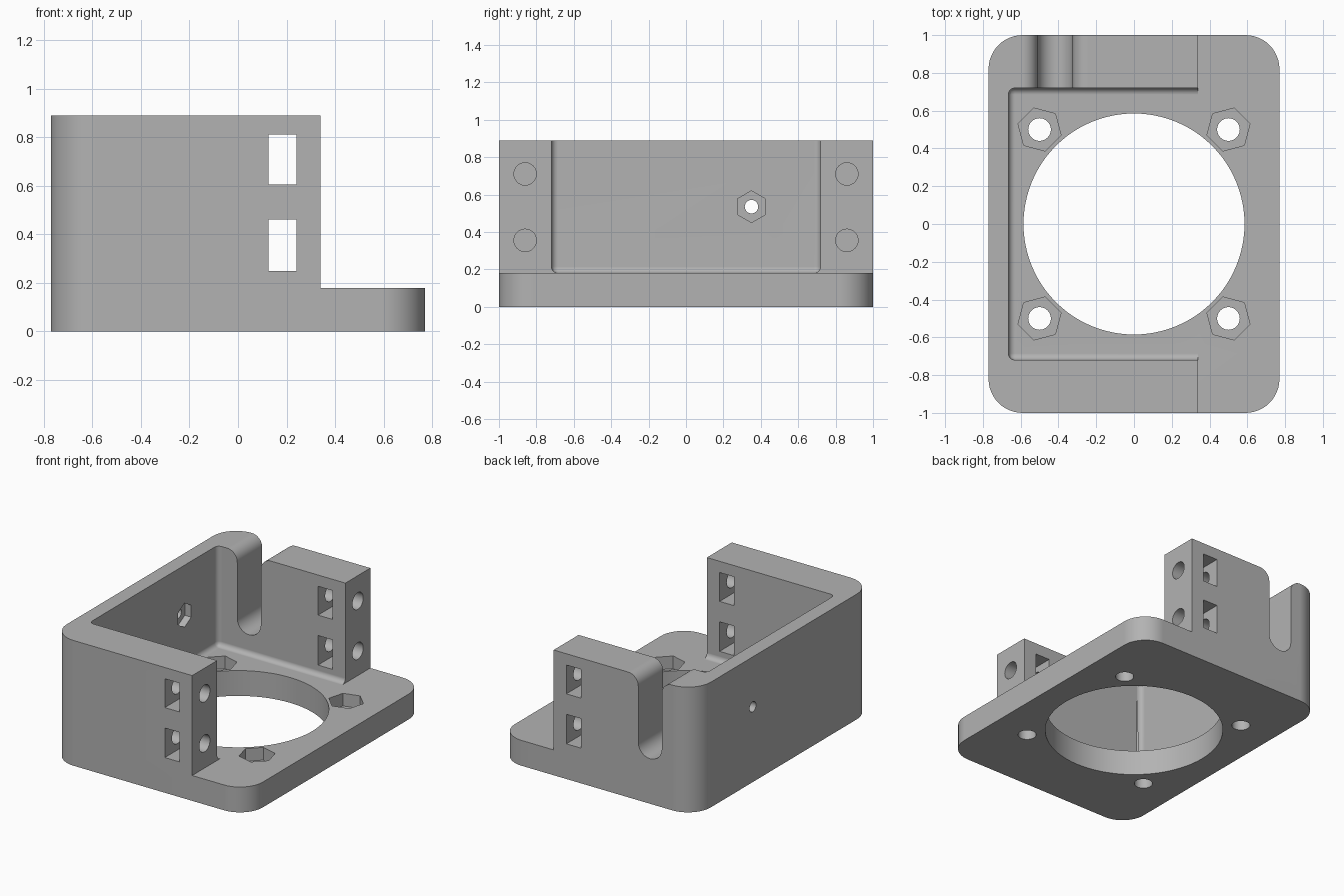
import bpy, bmesh
from math import cos, sin, pi, radians

cube = bpy.data.objects.get("Cube")
if cube:
    bpy.data.objects.remove(cube, do_unlink=True)

TOP, FLOOR, WALL_END = 0.89, 0.18, 0.34


def arc(cx, cy, r, start, end, steps):
    """Points on an arc, angles in degrees, both ends included."""
    angles = [radians(start + (end - start) * i / steps) for i in range(steps + 1)]
    return [(cx + r * cos(a), cy + r * sin(a)) for a in angles]


def circle(cx, cy, r, sides, turn=0):
    return arc(cx, cy, r, turn, turn + 360, sides)[:-1]


def rect(x0, x1, y0, y1):
    return [(x0, y0), (x1, y0), (x1, y1), (x0, y1)]


def make_object(name, bm):
    bmesh.ops.recalc_face_normals(bm, faces=bm.faces[:])
    mesh = bpy.data.meshes.new(name)
    bm.to_mesh(mesh)
    bm.free()
    obj = bpy.data.objects.new(name, mesh)
    bpy.context.collection.objects.link(obj)
    return obj


def prism_mesh(outline, axis, lo, hi):
    """Extrude a 2D outline along the named axis."""
    place = {"x": lambda u, v, w: (w, u, v),
             "y": lambda u, v, w: (u, w, v),
             "z": lambda u, v, w: (u, v, w)}[axis]
    bm = bmesh.new()
    ends = [[bm.verts.new(place(u, v, w)) for u, v in outline] for w in (lo, hi)]
    for ring in ends:
        bm.faces.new(ring)
    n = len(outline)
    for i in range(n):
        j = (i + 1) % n
        bm.faces.new((ends[0][i], ends[0][j], ends[1][j], ends[1][i]))
    return bm


def cut(bm):
    """Subtract a cutter from the bracket, then discard the cutter."""
    cutter = make_object("cutter", bm)
    cutter.hide_render = True
    mod = bracket.modifiers.new("cut", "BOOLEAN")
    mod.operation = "DIFFERENCE"
    mod.solver = "EXACT"
    mod.object = cutter
    bpy.ops.object.modifier_apply(modifier=mod.name)
    bpy.data.objects.remove(cutter, do_unlink=True)


# Full-height block with rounded vertical corners
r = 0.18
cx, cy = 0.77 - r, 1 - r
outline = []
for i, (sx, sy) in enumerate([(1, 1), (-1, 1), (-1, -1), (1, -1)]):
    outline += arc(sx * cx, sy * cy, r, 90 * i, 90 * i + 90, 12)
bracket = make_object("motor_bracket", prism_mesh(outline, "z", 0, TOP))
bpy.context.view_layer.objects.active = bracket
bracket.select_set(True)

# Open step on the left side
cut(prism_mesh(rect(WALL_END, 1, -1.2, 1.2), "z", FLOOR, 1.2))

# Inner pocket with softened floor and corner edges
pocket = prism_mesh(rect(-0.665, 0.95, -0.72, 0.72), "z", FLOOR, 1.2)
soft = []
for e in pocket.edges:
    mid = (e.verts[0].co + e.verts[1].co) / 2
    if mid.x < 0.9 and (mid.z < FLOOR + 0.01 or (mid.x < -0.6 and mid.z < 1)):
        soft.append(e)
bmesh.ops.bevel(pocket, geom=soft, offset=0.035, segments=5, profile=0.5,
                affect="EDGES")
cut(pocket)

# Large round opening in the base
cut(prism_mesh(circle(0, 0, 0.585, 96), "z", -0.1, 0.5))

# Base mounting holes with hexagonal nut recesses
for sx in (-1, 1):
    for sy in (-1, 1):
        x, y = sx * 0.5, sy * 0.5
        cut(prism_mesh(circle(x, y, 0.06, 32), "z", -0.1, 0.3))
        cut(prism_mesh(circle(x, y, 0.118, 6, 15 if sx * sy > 0 else 45),
                       "z", 0.09, 0.3))

# Nut slots running through both walls
for z0, z1 in ((0.25, 0.46), (0.605, 0.81)):
    cut(prism_mesh(rect(0.125, 0.24, z0, z1), "y", -1.2, 1.2))

# Bolt holes in the wall ends
for y in (-0.86, 0.86):
    for z in (0.355, 0.71):
        cut(prism_mesh(circle(y, z, 0.06, 32), "x", -0.02, 0.5))

# Screw hole and nut recess in the long wall
cut(prism_mesh(circle(0.35, 0.535, 0.036, 24), "x", -0.9, -0.5))
cut(prism_mesh(circle(0.35, 0.535, 0.085, 6, 30), "x", -0.715, -0.5))

# Cable slot in the back wall, round at the bottom and flared at the top
x0, x1, f = -0.51, -0.325, 0.08
half = (x1 - x0) / 2
profile = [(x1 + f, 1)]
profile += arc(x1 + f, TOP - f, f, 90, 180, 10)
profile += arc(x0 + half, 0.32 + half, half, 0, -180, 20)
profile += arc(x0 - f, TOP - f, f, 0, 90, 10)
profile += [(x0 - f, 1)]
cut(prism_mesh(profile, "y", 0.6, 1.2))

# Single grey finish
grey = bpy.data.materials.new("plain_grey")
grey.use_nodes = True
colour = (0.45, 0.45, 0.45, 1)
grey.diffuse_color = colour
grey.node_tree.nodes["Principled BSDF"].inputs["Base Color"].default_value = colour
bracket.data.materials.clear()
bracket.data.materials.append(grey)
for face in bracket.data.polygons:
    face.material_index = 0

# Smooth curves, crisp edges
bpy.ops.object.shade_smooth_by_angle(angle=radians(30))
weighted = bracket.modifiers.new("even_shading", "WEIGHTED_NORMAL")
weighted.keep_sharp = True
